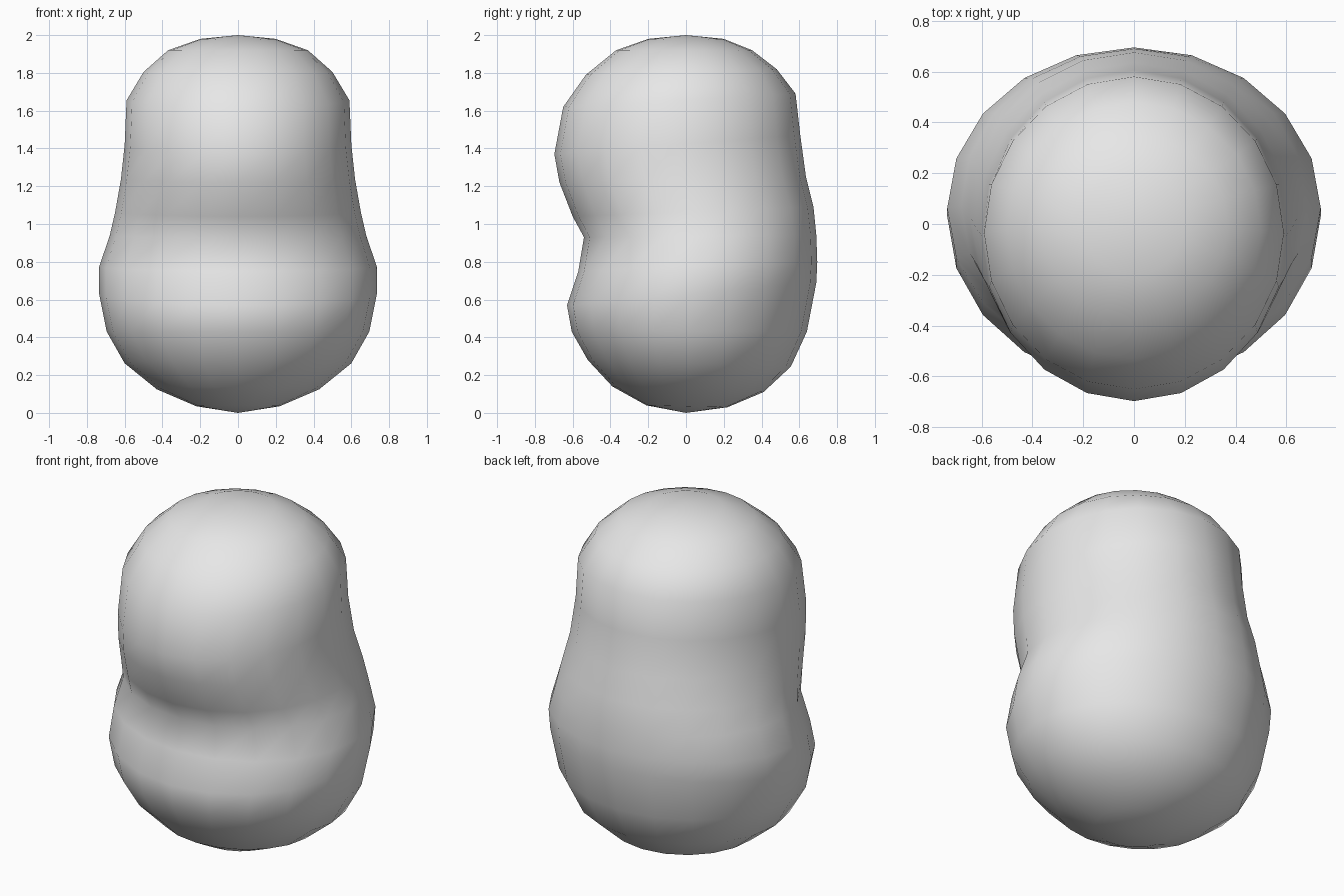
import bpy, bmesh, math

if "Cube" in bpy.data.objects:
    bpy.data.objects.remove(bpy.data.objects["Cube"])

SIDES = 20

# Tilted elliptical rings: half width, front y, front z, back y, back z
RINGS = [
    (0.22, -0.21, 0.04, 0.22, 0.03),
    (0.43, -0.39, 0.14, 0.41, 0.11),
    (0.60, -0.52, 0.28, 0.555, 0.245),
    (0.695, -0.605, 0.43, 0.64, 0.43),
    (0.735, -0.63, 0.57, 0.69, 0.69),
    (0.735, -0.57, 0.75, 0.695, 0.80),
    (0.68, -0.54, 0.93, 0.69, 0.94),
    (0.65, -0.60, 1.04, 0.675, 1.09),
    (0.62, -0.67, 1.22, 0.635, 1.25),
    (0.60, -0.697, 1.37, 0.605, 1.47),
    (0.59, -0.65, 1.62, 0.58, 1.69),
    (0.50, -0.53, 1.79, 0.48, 1.82),
    (0.37, -0.37, 1.92, 0.35, 1.92),
    (0.20, -0.20, 1.98, 0.20, 1.98),
]

gray = bpy.data.materials.new("light_gray")
gray.diffuse_color = (0.8, 0.8, 0.8, 1)
gray.use_nodes = True
gray.node_tree.nodes["Principled BSDF"].inputs["Base Color"].default_value = gray.diffuse_color


def ring_points(width, fy, fz, by, bz):
    """Ellipse running between its front and back points."""
    for i in range(SIDES):
        a = 2 * math.pi * i / SIDES
        t = (1 + math.sin(a)) / 2
        yield (width * math.cos(a), fy + (by - fy) * t, fz + (bz - fz) * t)


# Bean body: lofted rings closed by a fan at each end
bm = bmesh.new()
loops = [[bm.verts.new(p) for p in ring_points(*r)] for r in RINGS]
for low, high in zip(loops, loops[1:]):
    for i in range(SIDES):
        j = (i + 1) % SIDES
        bm.faces.new((low[i], low[j], high[j], high[i]))
for loop, z in ((loops[0], 0.0), (loops[-1], 2.0)):
    tip = bm.verts.new((0, 0, z))
    for i in range(SIDES):
        bm.faces.new((loop[i], loop[(i + 1) % SIDES], tip))
bmesh.ops.recalc_face_normals(bm, faces=bm.faces)
for f in bm.faces:
    f.smooth = True
mesh = bpy.data.meshes.new("bean_body")
bm.to_mesh(mesh)
bm.free()
mesh.materials.append(gray)
body = bpy.data.objects.new("bean_body", mesh)
bpy.context.collection.objects.link(body)
